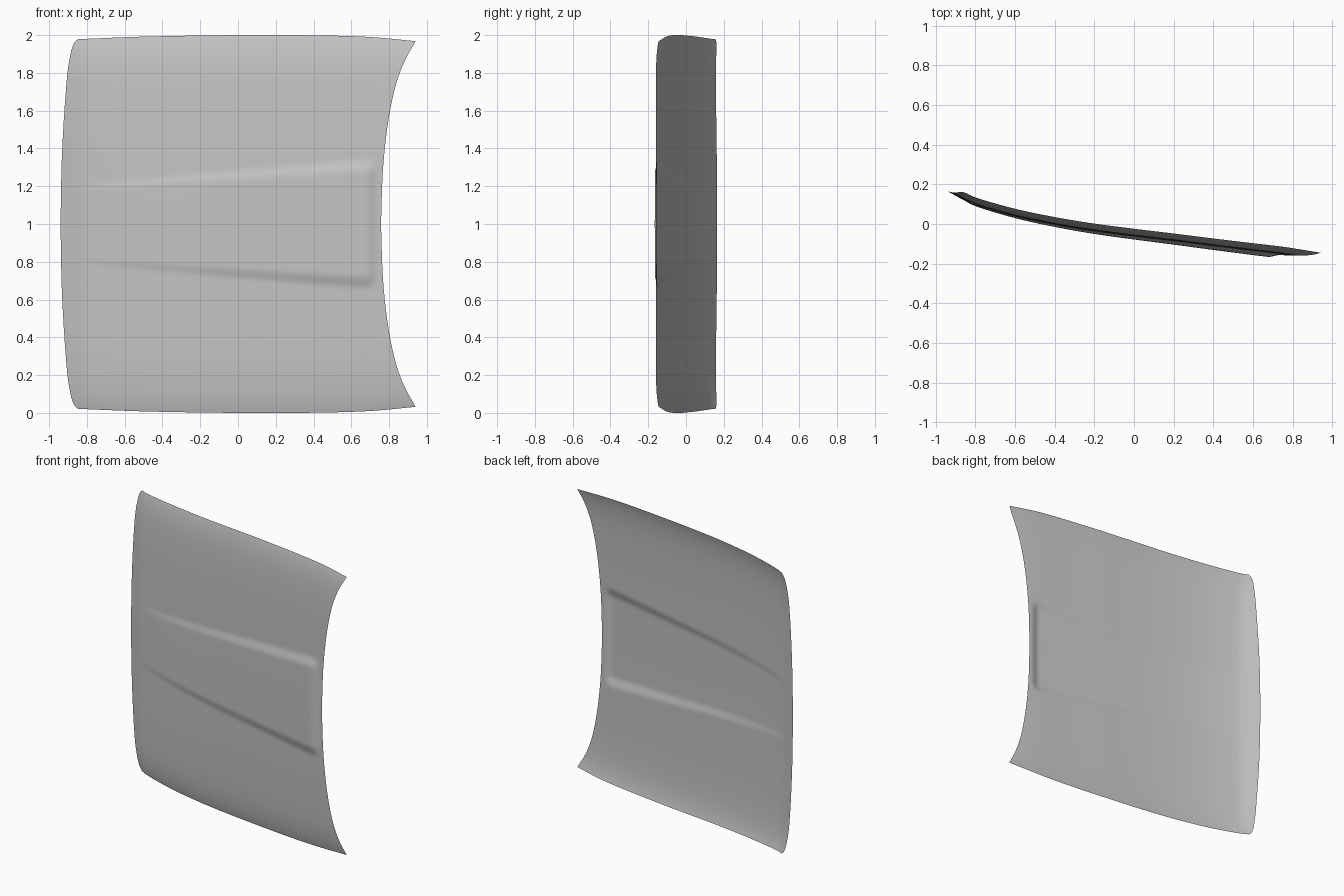
import bpy
import bmesh
from math import sin, pi

cube = bpy.data.objects.get("Cube")
if cube:
    bpy.data.objects.remove(cube, do_unlink=True)

# Profiles: (position, value)
REAR_EDGE = [(0, -.94), (.4, -.931), (.8, -.905), (.93, -.885), (.98, -.868), (1, -.848)]
NOSE_EDGE = [(0, .757), (.3, .768), (.55, .795), (.75, .835), (.88, .88), (1, .94)]
HALF_WIDTH = [(-.94, .972), (-.85, .978), (-.5, .992), (0, 1), (.4, .999), (.7, .99), (.94, .968)]
CENTRE_LINE = [(-.94, .165), (-.86, .121), (-.8, .092), (-.6, .035), (-.4, -.007), (-.2, -.04),
               (0, -.066), (.2, -.09), (.4, -.115), (.6, -.139), (.76, -.158), (.94, -.187)]


def curve(points, p):
    """Smooth curve through the points."""
    p = min(max(p, points[0][0]), points[-1][0])
    last = len(points) - 1
    k = 0
    while k < last - 1 and p > points[k + 1][0]:
        k += 1

    def slope(n):
        a, b = points[max(n - 1, 0)], points[min(n + 1, last)]
        return (b[1] - a[1]) / (b[0] - a[0])

    (x0, y0), (x1, y1) = points[k], points[k + 1]
    d = x1 - x0
    s = (p - x0) / d
    return (y0 * (1 + 2 * s) * (1 - s) ** 2 + y1 * s * s * (3 - 2 * s)
            + d * s * (1 - s) * (slope(k) * (1 - s) - slope(k + 1) * s))


def smoothstep(a, b, v):
    s = min(max((v - a) / (b - a), 0), 1)
    return s * s * (3 - 2 * s)


def bulge(x, off):
    """Raised centre that widens and grows towards the nose."""
    grow = min(max((x + .85) / 1.5, 0), 1)
    ridge = .19 + .12 * grow ** .9
    blend = .02 + .02 * grow
    height = .018 * grow ** .7 * (1 - smoothstep(.675, .745, x))
    return height * (1 - smoothstep(ridge - blend, ridge + blend, off))


def panel_point(u, t):
    a = abs(t)
    x = curve(REAR_EDGE, a) * (1 - u) + curve(NOSE_EDGE, a) * u
    off = t * curve(HALF_WIDTH, x)
    crown = .016 * a ** 2 + .026 * a ** 10
    y = curve(CENTRE_LINE, x) + crown - bulge(x, abs(off))
    return x, y, 1 + off


# Bonnet panel: a crowned sheet with rows closer together at its sides
COLS, ROWS = 120, 160
bm = bmesh.new()
grid = []
for i in range(COLS + 1):
    column = []
    for j in range(ROWS + 1):
        t = 2 * j / ROWS - 1
        t = .5 * t + .5 * sin(t * pi / 2)
        column.append(bm.verts.new(panel_point(i / COLS, t)))
    grid.append(column)
for i in range(COLS):
    for j in range(ROWS):
        face = bm.faces.new((grid[i][j], grid[i + 1][j], grid[i + 1][j + 1], grid[i][j + 1]))
        face.smooth = True

mesh = bpy.data.meshes.new("bonnet_panel")
bm.to_mesh(mesh)
bm.free()
panel = bpy.data.objects.new("bonnet_panel", mesh)
bpy.context.collection.objects.link(panel)

# Plain grey paint
paint = bpy.data.materials.new("grey_paint")
paint.use_nodes = True
colour = (.55, .55, .55, 1)
paint.diffuse_color = colour
paint.node_tree.nodes["Principled BSDF"].inputs["Base Color"].default_value = colour
mesh.materials.append(paint)
